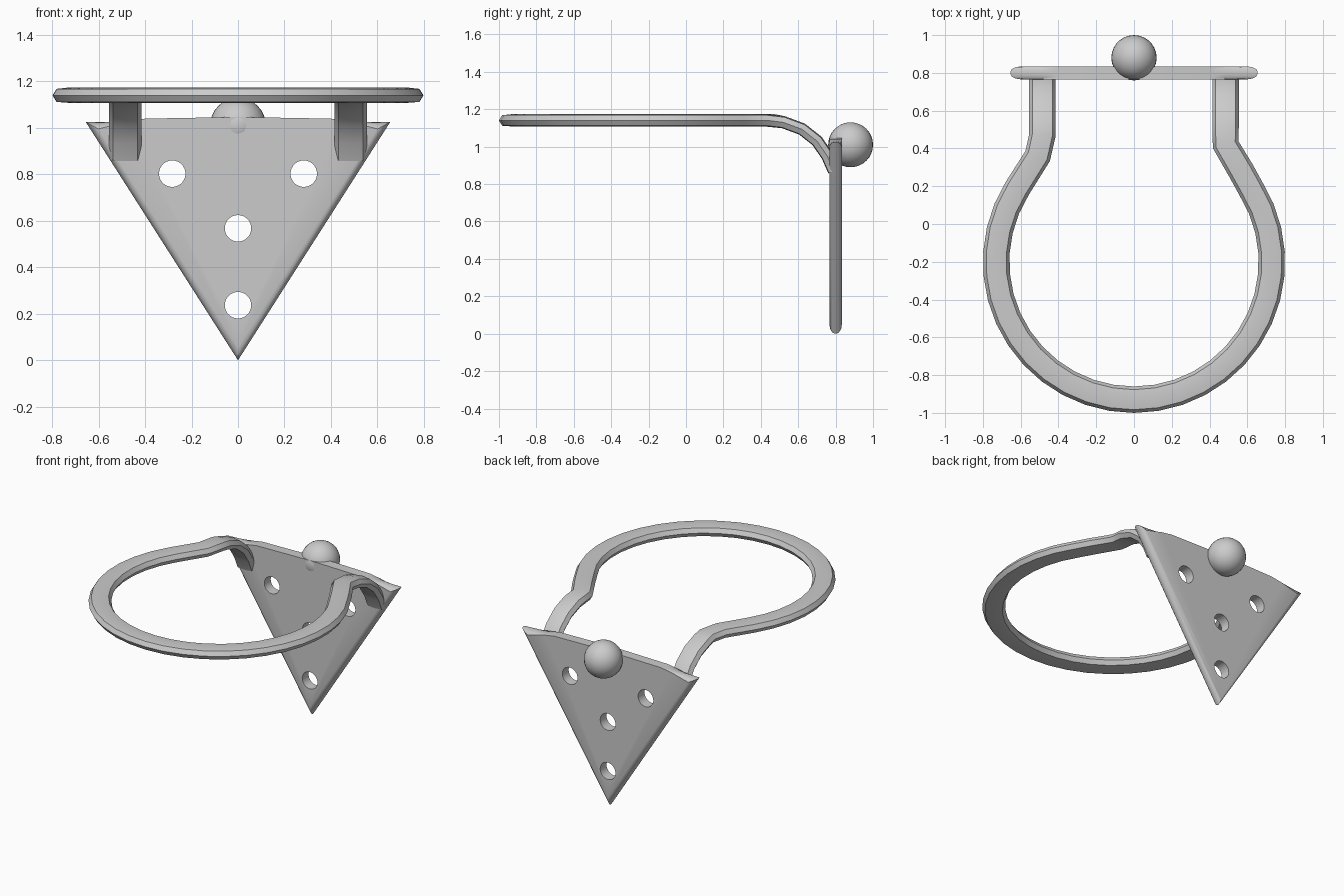
import bpy, bmesh, math
from mathutils import Vector, Matrix

if "Cube" in bpy.data.objects:
    bpy.data.objects.remove(bpy.data.objects["Cube"])


def make_object(name, bm):
    bmesh.ops.recalc_face_normals(bm, faces=bm.faces)
    mesh = bpy.data.meshes.new(name)
    bm.to_mesh(mesh)
    bm.free()
    obj = bpy.data.objects.new(name, mesh)
    bpy.context.collection.objects.link(obj)
    return obj


def activate(obj):
    bpy.ops.object.select_all(action='DESELECT')
    obj.select_set(True)
    bpy.context.view_layer.objects.active = obj


def smooth(obj, degrees=35):
    activate(obj)
    bpy.ops.object.shade_smooth_by_angle(angle=math.radians(degrees))


# Triangular plate with rounded rims and a slight hump on the top edge
Y0, Y1 = 0.766, 0.834
right = [(0.655, 1.025), (0.48, 1.027), (0.40, 1.040)]
outline = [(0, 0)] + right + [(0, 1.047)] + [(-x, z) for x, z in reversed(right)]
bm = bmesh.new()
front = [bm.verts.new((x, Y0, z)) for x, z in outline]
back = [bm.verts.new((x, Y1, z)) for x, z in outline]
bm.faces.new(front)
bm.faces.new(back[::-1])
n = len(outline)
for i in range(n):
    j = (i + 1) % n
    bm.faces.new((front[i], back[i], back[j], front[j]))
rims = [e for e in bm.edges if abs(e.verts[0].co.y - e.verts[1].co.y) < 1e-5]
bmesh.ops.bevel(bm, geom=rims, offset=0.03, segments=3, profile=0.5, affect='EDGES')
plate = make_object("plate", bm)

# Four round holes through the plate
bm = bmesh.new()
for x, z in [(-0.283, 0.803), (0.283, 0.803), (0, 0.568), (0, 0.237)]:
    matrix = Matrix.Translation((x, 0.8, z)) @ Matrix.Rotation(math.pi / 2, 4, 'X')
    bmesh.ops.create_cone(bm, cap_ends=True, segments=28, radius1=0.057,
                          radius2=0.057, depth=0.3, matrix=matrix)
cutter = make_object("hole_cutter", bm)
cutter.hide_render = True
activate(plate)
mod = plate.modifiers.new("holes", 'BOOLEAN')
mod.operation = 'DIFFERENCE'
mod.solver = 'EXACT'
mod.object = cutter
bpy.ops.object.modifier_apply(modifier=mod.name)
bpy.data.objects.remove(cutter)
smooth(plate)

# Loop: a flat bar swept round a circle, then through two arms bending down
Z = 1.14
drop = [(0.52, 1.13), (0.62, 1.093), (0.70, 1.03), (0.755, 0.95), (0.79, 0.87)]
arm_r = [Vector((0.485, y, z)) for y, z in drop]
arm_l = [Vector((-0.485, y, z)) for y, z in drop]
path = arm_r[::-1] + [Vector((0.485, 0.42, Z)), Vector((0.565, 0.285, Z))]
start, end = math.radians(32), math.radians(-212)
steps = 26
for i in range(steps + 1):
    a = start + (end - start) * i / steps
    path.append(Vector((0.73 * math.cos(a), -0.2 + 0.73 * math.sin(a), Z)))
path += [Vector((-0.51, 0.36, Z)), Vector((-0.485, 0.47, Z))] + arm_l

section = [(-0.07, 0), (-0.053, 0.028), (0, 0.034), (0.053, 0.028),
           (0.07, 0), (0.053, -0.028), (0, -0.032), (-0.053, -0.028)]
bm = bmesh.new()
rings = []
for i, p in enumerate(path):
    t_in = (p - path[max(i - 1, 0)]).normalized()
    t_out = (path[min(i + 1, len(path) - 1)] - p).normalized()
    tangent = (t_in + t_out).normalized()
    side = Vector((tangent.y, -tangent.x, 0)).normalized()
    up = side.cross(tangent).normalized()
    rings.append([bm.verts.new(p + side * u + up * v) for u, v in section])
m = len(section)
for a, b in zip(rings, rings[1:]):
    for k in range(m):
        l = (k + 1) % m
        bm.faces.new((a[k], a[l], b[l], b[k]))
bm.faces.new(rings[0])
bm.faces.new(rings[-1][::-1])
smooth(make_object("loop", bm), 40)

# Ball behind the top edge of the plate
bm = bmesh.new()
bmesh.ops.create_uvsphere(bm, u_segments=28, v_segments=16, radius=0.12,
                          matrix=Matrix.Translation((0, 0.88, 1.01)))
smooth(make_object("ball", bm))
